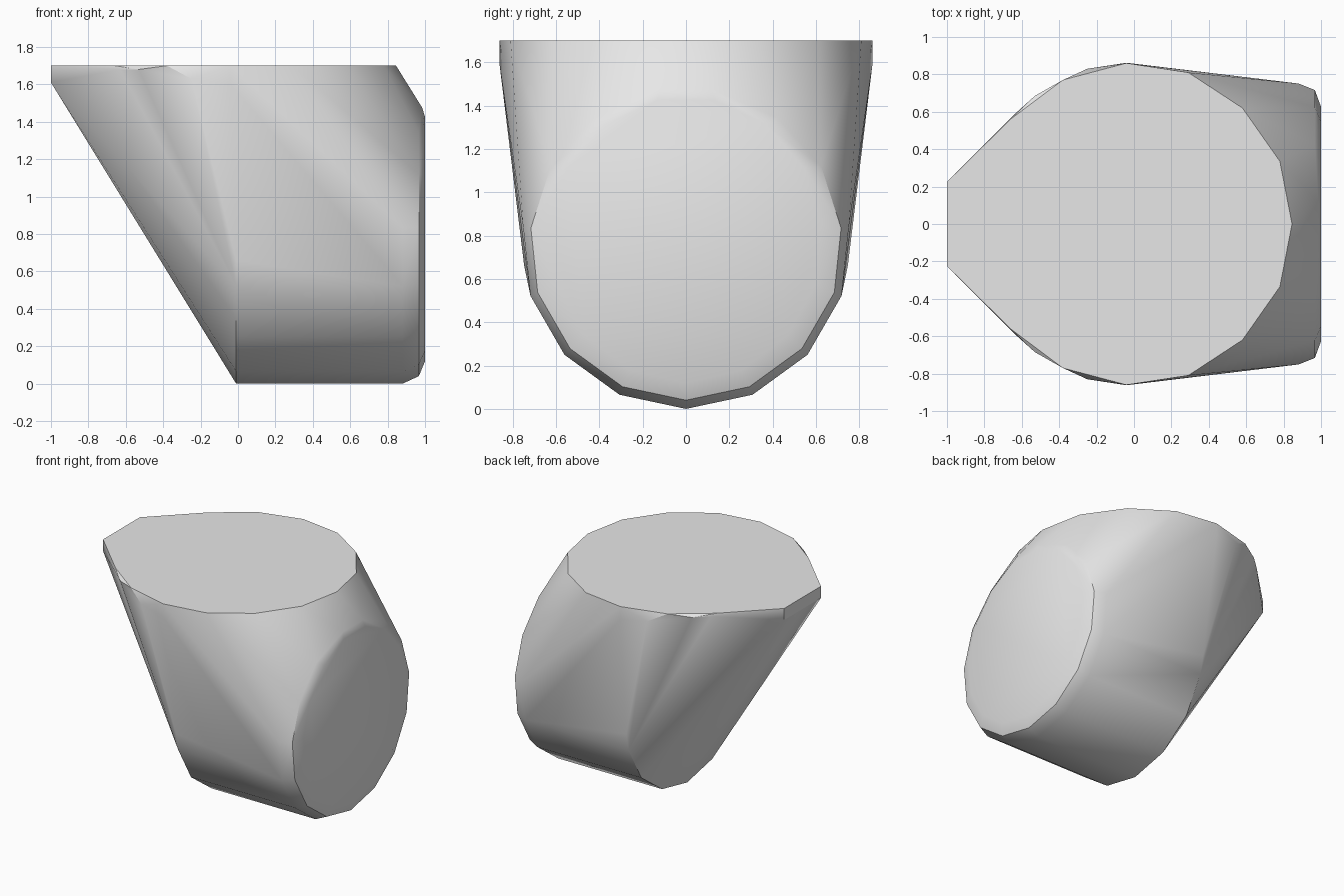
import bpy, bmesh, math

cube = bpy.data.objects.get("Cube")
if cube:
    bpy.data.objects.remove(cube, do_unlink=True)

SIDES = 15
TOP = 1.70


def disc(x, ry, rz, cz, count=SIDES):
    """Upright polygon ring facing +x, first corner at the bottom."""
    step = 2 * math.pi / SIDES
    return [(x, ry * math.sin(i * step), cz - rz * math.cos(i * step))
            for i in range(count)]


def both_sides(points):
    return [(x, s * y, z) for x, y, z in points for s in (1, -1)]


# Round end: three rings make the softened rim
points = disc(1.0, 0.63, 0.66, 0.78)
points += disc(0.967, 0.72, 0.72, 0.76)
points += disc(0.88, 0.755, 0.755, 0.755)
points += both_sides([(0.985, 0.12, 1.475)])

# Rounded underside, up to the shoulder of the sloping end
points += both_sides(disc(-0.01, 0.755, 0.755, 0.755, 4))
points += both_sides([(-0.01, 0.747, 0.66)])

# Flat top outline, ending in a blunt tip
outline = [(0.845, 0), (0.78, 0.335), (0.58, 0.62), (0.29, 0.81),
           (-0.04, 0.86), (-0.38, 0.77), (-0.66, 0.56), (-1, 0.225)]
points += both_sides([(x, y, TOP) for x, y in outline])

# Slightly fuller lip below the top edge
points += both_sides([(-0.04, 0.862, 1.6), (-0.25, 0.83, 1.63),
                      (-0.53, 0.685, 1.68), (-0.63, 0.595, 1.68),
                      (-1, 0.225, 1.61)])

# Wrap one solid skin around the sections
bm = bmesh.new()
for p in points:
    bm.verts.new(p)
bmesh.ops.remove_doubles(bm, verts=bm.verts[:], dist=0.001)
bmesh.ops.convex_hull(bm, input=bm.verts[:], use_existing_faces=False)
loose = [v for v in bm.verts if not v.link_faces]
bmesh.ops.delete(bm, geom=loose, context='VERTS')
bmesh.ops.dissolve_limit(bm, angle_limit=math.radians(0.5),
                         verts=bm.verts[:], edges=bm.edges[:])
bmesh.ops.recalc_face_normals(bm, faces=bm.faces[:])

mesh = bpy.data.meshes.new("rounded_block")
bm.to_mesh(mesh)
bm.free()
body = bpy.data.objects.new("rounded_block", mesh)
bpy.context.collection.objects.link(body)

# Plain grey
grey = bpy.data.materials.new("light_grey")
grey.use_nodes = True
colour = (0.8, 0.8, 0.8, 1)
grey.diffuse_color = colour
grey.node_tree.nodes["Principled BSDF"].inputs["Base Color"].default_value = colour
mesh.materials.append(grey)

# Smooth sides with crisp edges around the flat top
bpy.ops.object.select_all(action='DESELECT')
body.select_set(True)
bpy.context.view_layer.objects.active = body
bpy.ops.object.shade_smooth_by_angle(angle=math.radians(30))
